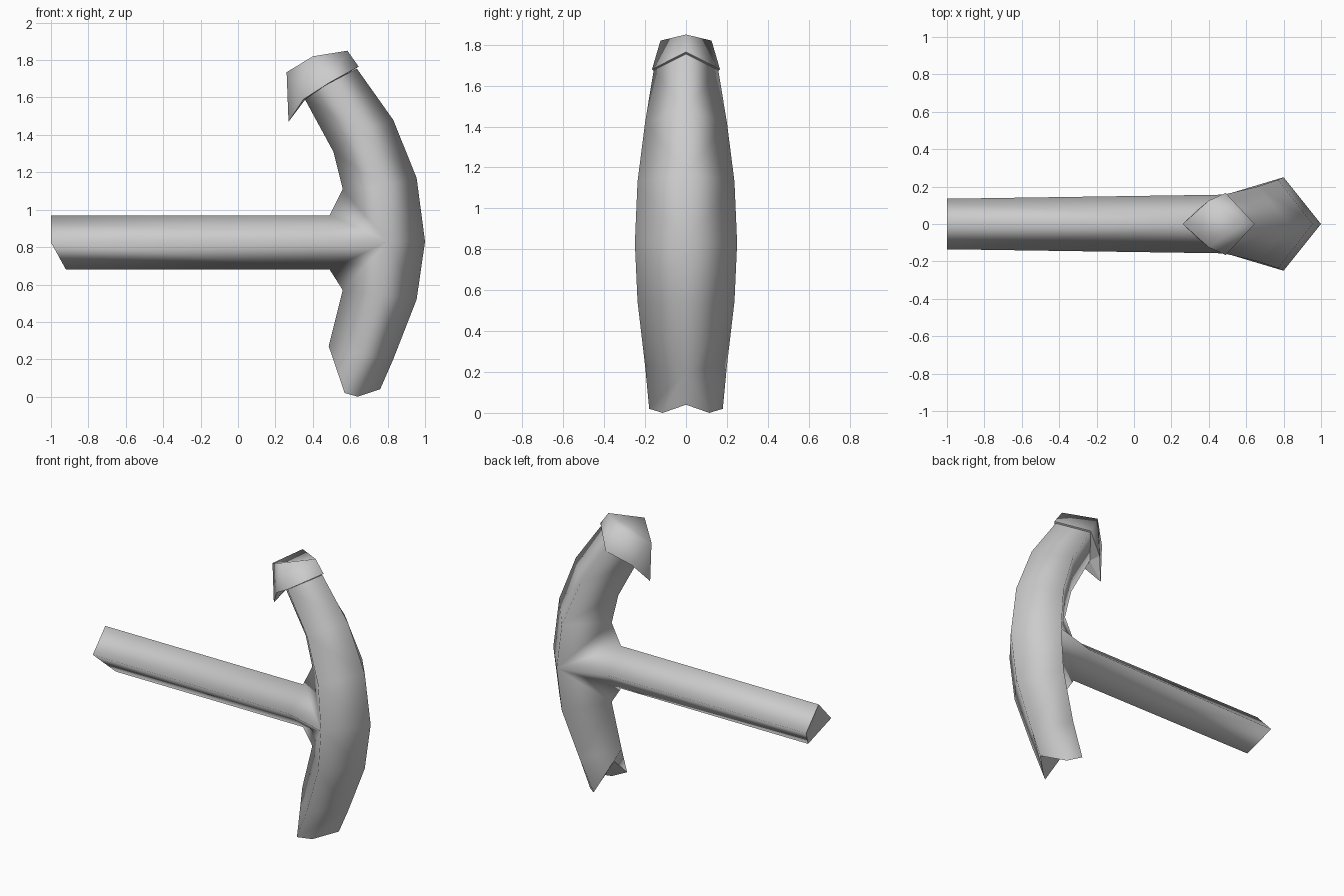
import bpy
import bmesh

cube = bpy.data.objects.get("Cube")
if cube:
    bpy.data.objects.remove(cube, do_unlink=True)

grey = bpy.data.materials.new("plain_grey")
grey.use_nodes = True
grey.diffuse_color = (0.6, 0.6, 0.6, 1)
grey.node_tree.nodes["Principled BSDF"].inputs["Base Color"].default_value = (0.6, 0.6, 0.6, 1)


def build(name, points, smooth_faces, flat_faces):
    """Make one half from named points, mirror it across y, shade it."""
    bm = bmesh.new()
    verts = {key: bm.verts.new(co) for key, co in points.items()}
    for group, smooth in ((smooth_faces, True), (flat_faces, False)):
        for keys in group:
            bm.faces.new([verts[k] for k in keys]).smooth = smooth
    geom = bm.verts[:] + bm.edges[:] + bm.faces[:]
    bmesh.ops.mirror(bm, geom=geom, axis='Y', merge_dist=0.001)
    bmesh.ops.recalc_face_normals(bm, faces=bm.faces[:])
    mesh = bpy.data.meshes.new(name)
    bm.to_mesh(mesh)
    bm.free()
    mesh.materials.append(grey)
    obj = bpy.data.objects.new(name, mesh)
    bpy.context.collection.objects.link(obj)
    return obj


# Curved head: diamond sections from bottom to top (outer, side, inner)
sections = [
    ((.76, 0, .04), (.57, .18, .02), (.54, 0, .17)),
    ((.83, 0, .2), (.66, .2, .23), (.485, 0, .27)),
    ((.955, 0, .52), (.77, .237, .545), (.56, 0, .57)),
    ((1, 0, .83), (.8, .25, .83), None),
    ((.955, 0, 1.17), (.77, .237, 1.13), (.56, 0, 1.11)),
    ((.83, 0, 1.48), (.66, .2, 1.42), (.51, 0, 1.31)),
    ((.635, 0, 1.755), (.485, .158, 1.675), (.355, 0, 1.595)),
]
points = {}
for i, section in enumerate(sections):
    for part, co in zip(("out", "side", "inn"), section):
        if co:
            points[part, i] = co

# Handle: a diamond bar with a slanted lower end
points.update({
    "root_top": (.49, 0, .97), "root_side": (.49, .157, .83), "root_low": (.49, 0, .68),
    "end_top": (-1, 0, .97), "end_side": (-1, .135, .825), "end_low": (-.92, 0, .68),
    "foot": (.64, .114, 0),
})

smooth = []
last = len(sections) - 1
for i in range(last):
    outer = [("out", i), ("out", i + 1), ("side", i + 1), ("side", i)]
    smooth.append(outer + ["foot"] if i == 0 else outer)
    if sections[i][2] and sections[i + 1][2]:
        smooth.append([("side", i), ("side", i + 1), ("inn", i + 1), ("inn", i)])

# Blend between head and handle, then the bar itself
for near, root, end in ((4, "root_top", "end_top"), (2, "root_low", "end_low")):
    smooth.append([("side", 3), ("side", near), ("inn", near), root])
    smooth.append([("side", 3), root, "root_side"])
    smooth.append([root, "root_side", "end_side", end])

flat = [
    ["end_top", "end_side", "end_low"],
    [("out", 0), "foot", ("side", 0), ("inn", 0)],
    [("out", last), ("side", last), ("inn", last)],
]
build("curved_head_and_handle", points, smooth, flat)

# Hooked cap on the upper tip
cap = {
    "top_out": (.585, 0, 1.85), "top_side": (.4, .125, 1.82), "top_inn": (.26, 0, 1.735),
    "rim_out": (.645, 0, 1.765), "rim_side": (.49, .166, 1.68), "cheek": (.35, .085, 1.59),
    "beak": (.27, 0, 1.47), "under": (.36, 0, 1.59),
}
build("hooked_cap", cap, [
    ["top_out", "top_side", "top_inn"],
    ["top_out", "rim_out", "rim_side", "top_side"],
    ["top_side", "rim_side", "cheek", "top_inn"],
    ["top_inn", "cheek", "beak"],
], [
    ["rim_out", "rim_side", "cheek", "under"],
    ["cheek", "beak", "under"],
])
